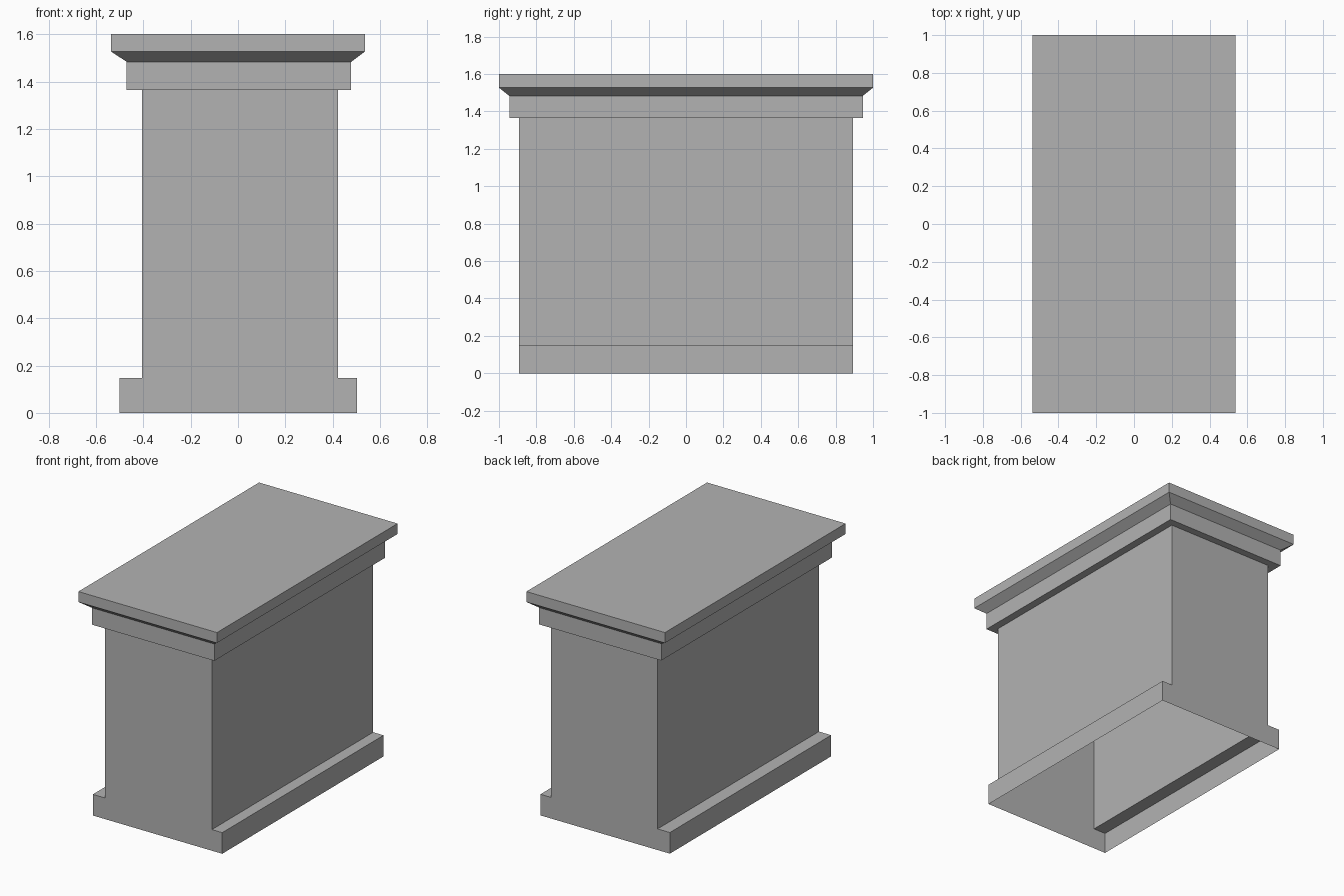
import bpy
import bmesh

default = bpy.data.objects.get("Cube")
if default:
    bpy.data.objects.remove(default, do_unlink=True)

grey = bpy.data.materials.new("plain_grey")
grey.use_nodes = True
colour = (0.45, 0.45, 0.45, 1.0)
grey.diffuse_color = colour
grey.node_tree.nodes["Principled BSDF"].inputs["Base Color"].default_value = colour


def rectangle(bm, left, right, half_depth, z):
    """One rectangular ring of corners."""
    corners = ((left, -half_depth), (right, -half_depth),
               (right, half_depth), (left, half_depth))
    return [bm.verts.new((x, y, z)) for x, y in corners]


def stepped_shell(name, levels, capped=False):
    """Thin walls joining rectangular rings from bottom to top."""
    bm = bmesh.new()
    rings = [rectangle(bm, *level) for level in levels]
    for low, high in zip(rings, rings[1:]):
        for i in range(4):
            j = (i + 1) % 4
            face = bm.faces.new((low[i], low[j], high[j], high[i]))
            # Flush ends have no ledge
            if face.calc_area() < 1e-6:
                bm.faces.remove(face)
    if capped:
        bm.faces.new(rings[-1])
    bmesh.ops.remove_doubles(bm, verts=bm.verts[:], dist=1e-5)
    mesh = bpy.data.meshes.new(name)
    bm.to_mesh(mesh)
    bm.free()
    mesh.materials.append(grey)
    obj = bpy.data.objects.new(name, mesh)
    bpy.context.scene.collection.objects.link(obj)
    return obj


# Each level: left x, right x, half depth, height
plinth = (-0.5, 0.503, 0.893)
body = (-0.405, 0.423, 0.893)
frieze = (-0.47, 0.478, 0.945)
slab = (-0.537, 0.537, 1.0)
plinth_top, body_top, frieze_top, slab_base, slab_top = 0.148, 1.365, 1.483, 1.527, 1.6

# Open-bottomed base with ledges along the long sides
stepped_shell("base_plinth", [(*plinth, 0.0), (*plinth, plinth_top), (*body, plinth_top)])

# Main walls
stepped_shell("body_walls", [(*body, plinth_top), (*body, body_top)])

# Stepped cornice with sloped underside and flat top slab
stepped_shell("cornice_and_top", [
    (*body, body_top), (*frieze, body_top), (*frieze, frieze_top),
    (*slab, slab_base), (*slab, slab_top)], capped=True)
